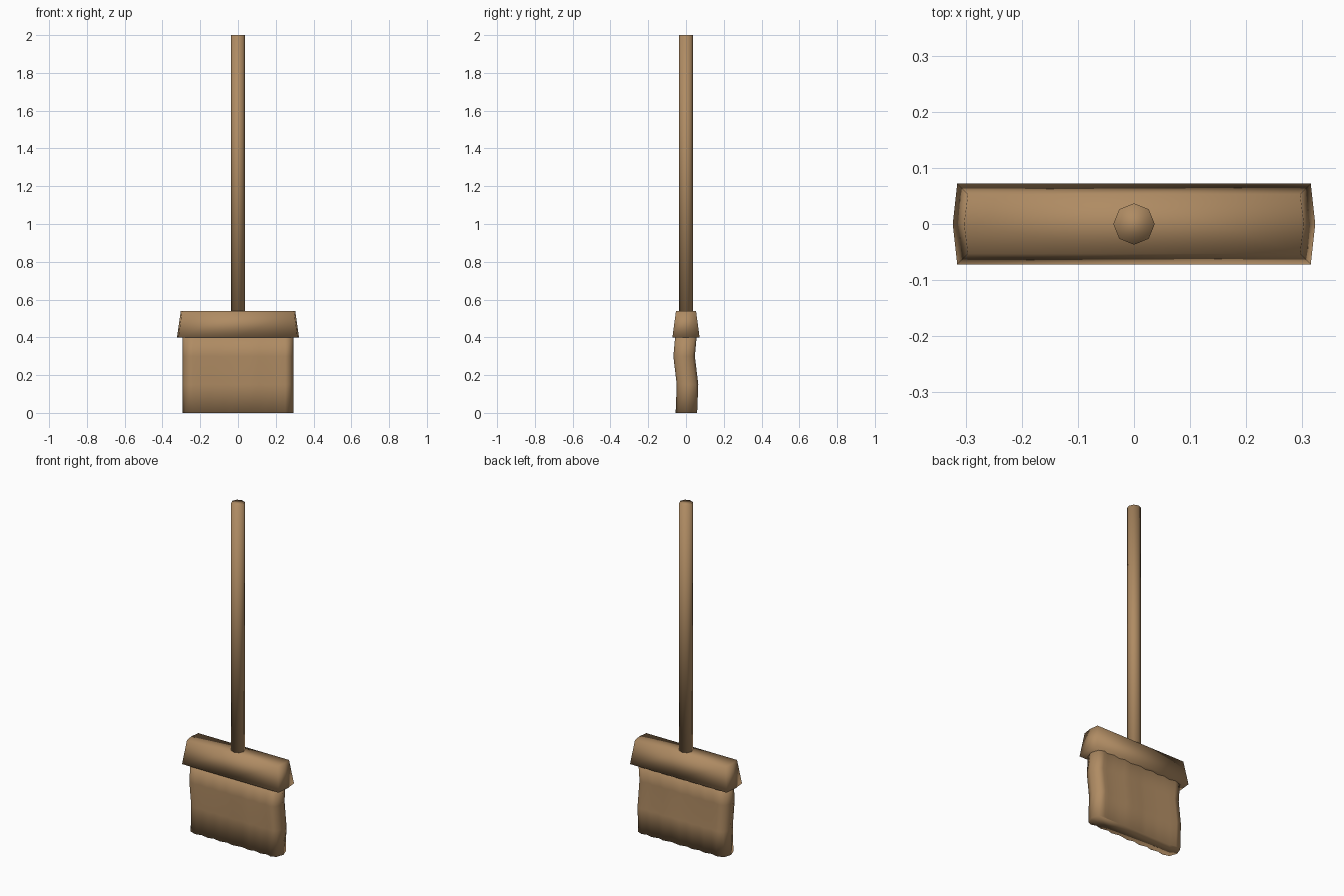
import bpy, bmesh, math

if "Cube" in bpy.data.objects:
    bpy.data.objects.remove(bpy.data.objects["Cube"])

wood = bpy.data.materials.new("wood")
wood.diffuse_color = (0.43, 0.26, 0.125, 1)
wood.use_nodes = True
wood.node_tree.nodes["Principled BSDF"].inputs["Base Color"].default_value = wood.diffuse_color


def loft(name, rings):
    """Skin matching closed rings of points, cap both ends, shade smooth."""
    bm = bmesh.new()
    loops = [[bm.verts.new(p) for p in ring] for ring in rings]
    n = len(loops[0])
    for a, b in zip(loops, loops[1:]):
        for i in range(n):
            j = (i + 1) % n
            bm.faces.new((a[i], a[j], b[j], b[i]))
    bm.faces.new(loops[0][::-1])
    bm.faces.new(loops[-1])
    bmesh.ops.recalc_face_normals(bm, faces=bm.faces)
    mesh = bpy.data.meshes.new(name)
    bm.to_mesh(mesh)
    bm.free()
    mesh.shade_smooth()
    mesh.materials.append(wood)
    obj = bpy.data.objects.new(name, mesh)
    bpy.context.collection.objects.link(obj)
    return obj


# Octagonal handle
def octagon(r, z):
    return [(r * math.cos(i * math.pi / 4), r * math.sin(i * math.pi / 4), z) for i in range(8)]


loft("handle", [octagon(0.037, 0.535), octagon(0.037, 2.0)])


# Tapered head with slightly pointed ends
def head_ring(tip, corner, y, z):
    return [(tip, 0, z), (corner, y, z), (0, y, z), (-corner, y, z),
            (-tip, 0, z), (-corner, -y, z), (0, -y, z), (corner, -y, z)]


loft("head", [head_ring(0.323, 0.315, 0.072, 0.40), head_ring(0.303, 0.296, 0.053, 0.54)])

# Bristle block: uneven vertical ridges, bent back and forth along its height
columns = [-0.28, -0.24, -0.205, -0.16, -0.125, -0.08, -0.04,
           0.0, 0.06, 0.11, 0.14, 0.185, 0.22, 0.25, 0.28]


def bristle_ring(z, shift):
    half = [0.057 if i % 2 else 0.047 for i in range(len(columns))]
    half[0] = half[-1] = 0.044
    front = [(x, shift - h, z) for x, h in zip(columns, half)]
    back = [(x, shift + h, z) for x, h in zip(columns, half)][::-1]
    return front + [(0.295, shift, z)] + back + [(-0.295, shift, z)]


loft("bristles", [bristle_ring(z, s) for z, s in
                  ((0, 0.002), (0.15, 0.008), (0.30, -0.010), (0.41, 0.0))])
